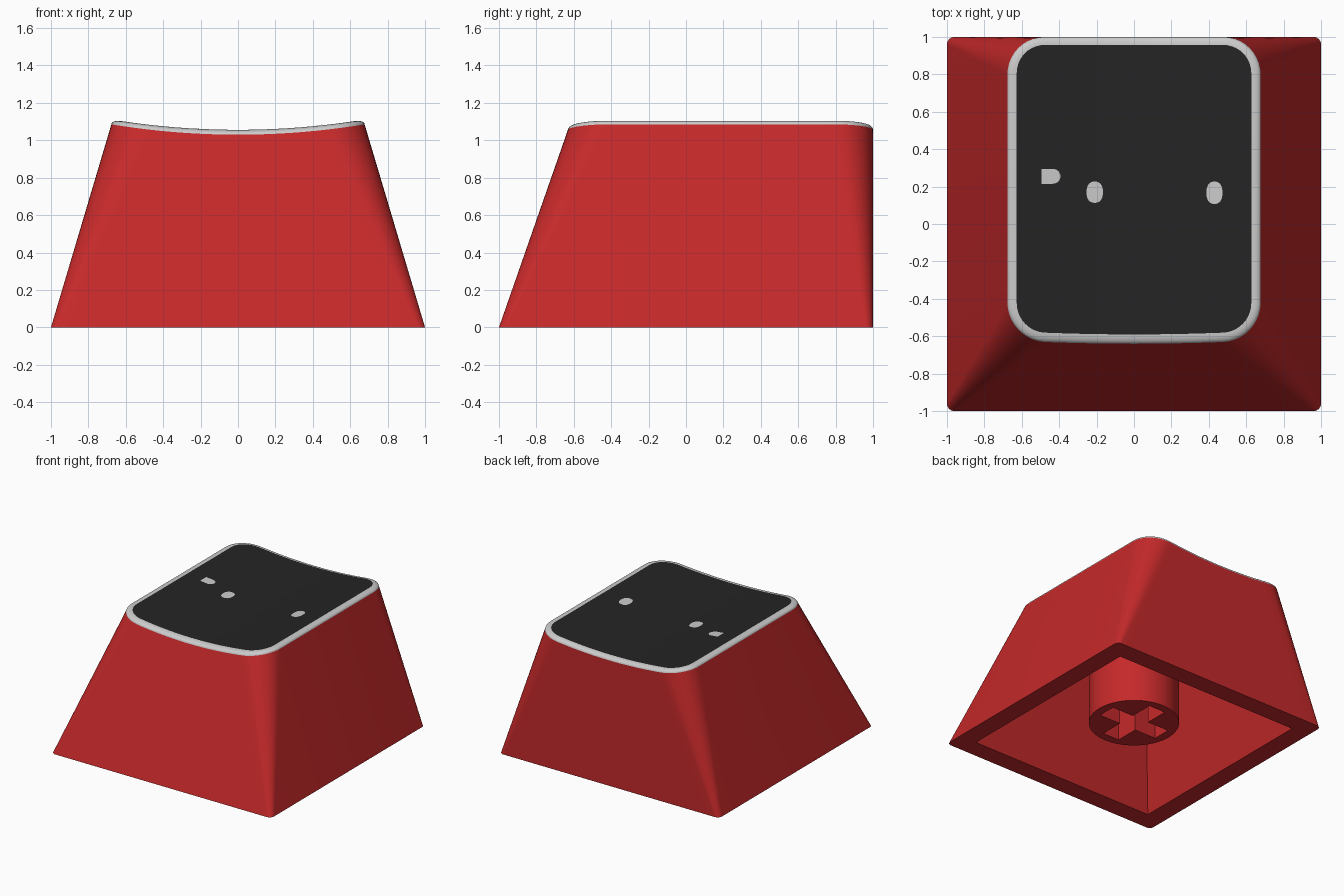
import bpy, bmesh, math

if "Cube" in bpy.data.objects:
    bpy.data.objects.remove(bpy.data.objects["Cube"])

def material(name, rgb):
    m = bpy.data.materials.new(name)
    m.diffuse_color = (*rgb, 1)
    m.use_nodes = True
    m.node_tree.nodes["Principled BSDF"].inputs["Base Color"].default_value = m.diffuse_color
    return m

RED = material("red_plastic", (0.56, 0.022, 0.023))
BLACK = material("black_plastic", (0.018, 0.018, 0.018))

def dish(x):
    """Height of the body's scooped upper edge."""
    return 1.03 + 0.12 * x * x

def outline(hx, y0, y1, r, n=10, m=20):
    """Counter-clockwise rounded rectangle; point i sits opposite point N-1-i in y."""
    half = []
    for k in range(n + 1):
        a = math.pi * (1 + 0.5 * k / n)
        half.append((-hx + r + r * math.cos(a), r + r * math.sin(a)))
    half += [(-hx + r + 2 * (hx - r) * k / m, 0) for k in range(1, m)]
    half += [(-x, y) for x, y in reversed(half[:n + 1])]
    return [(x, y0 + d) for x, d in half] + [(x, y1 - d) for x, d in reversed(half)]

def flat_ring(z, *args):
    return [(x, y, z) for x, y in outline(*args)]

def top_ring(inset, rise):
    """Ring following the dish; the sloping front pushes forward where it dips."""
    ring = []
    for x, y in outline(0.677 - inset, -0.622 + inset, 1 - inset * 0.85, 0.2 - inset):
        z = dish(x)
        if y < 0:
            y -= 0.345 * max(0, 1.083 - z)
        ring.append((x, y, z + rise))
    return ring

def finish(name, bm, mat=None, angle=35):
    bmesh.ops.remove_doubles(bm, verts=bm.verts, dist=1e-5)
    me = bpy.data.meshes.new(name)
    bm.to_mesh(me)
    bm.free()
    ob = bpy.data.objects.new(name, me)
    bpy.context.collection.objects.link(ob)
    if mat:
        me.materials.append(mat)
    bpy.ops.object.select_all(action='DESELECT')
    ob.select_set(True)
    bpy.context.view_layer.objects.active = ob
    if angle:
        bpy.ops.object.shade_smooth_by_angle(angle=math.radians(angle))
    return ob

def loft(name, rings, mat=None, start=False, end=False):
    bm = bmesh.new()
    vs = [[bm.verts.new(p) for p in ring] for ring in rings]
    n = len(vs[0])
    for a, b in zip(vs, vs[1:]):
        for i in range(n):
            j = (i + 1) % n
            bm.faces.new((a[i], a[j], b[j], b[i]))
    for ring, used, flip in ((vs[0], start, True), (vs[-1], end, False)):
        if used:
            for i in range(n // 2 - 1):
                q = [ring[i], ring[i + 1], ring[n - 2 - i], ring[n - 1 - i]]
                bm.faces.new(q[::-1] if flip else q)
    return finish(name, bm, mat)

def prism(name, pts, z0, z1, mat=None, angle=35):
    bm = bmesh.new()
    f = bm.faces.new([bm.verts.new((x, y, z0)) for x, y in pts])
    ext = bmesh.ops.extrude_face_region(bm, geom=[f])
    up = [v for v in ext["geom"] if isinstance(v, bmesh.types.BMVert)]
    bmesh.ops.translate(bm, verts=up, vec=(0, 0, z1 - z0))
    bmesh.ops.recalc_face_normals(bm, faces=bm.faces)
    return finish(name, bm, mat, angle)

# Hollow tapered body: ceiling, inner walls, bottom lip, outer walls
loft("body", [flat_ring(0.88, 0.58, -0.55, 0.845, 0),
              flat_ring(0, 0.845, -0.845, 0.845, 0),
              flat_ring(0, 1, -1, 1, 0.04),
              top_ring(0, 0)], RED, start=True, end=True)

# Rounded grey rim and black dished top
RIM, RISE = 0.05, 0.026
arc = [k / 6 * math.pi / 2 for k in range(7)]
loft("rim", [top_ring(RIM * (1 - math.cos(a)), RISE * math.sin(a)) for a in arc])
loft("top_plate", [top_ring(RIM, RISE)], BLACK, end=True)

# Stem with a cross-shaped socket
circle = [(0.34 * math.cos(k * math.tau / 64), 0.34 * math.sin(k * math.tau / 64)) for k in range(64)]
stem = prism("stem", circle, 0.11, 0.9, RED)
L, W = 0.27, 0.075
cross = []
for k in range(4):
    c, s = round(math.cos(k * math.pi / 2)), round(math.sin(k * math.pi / 2))
    cross += [(c * x - s * y, s * x + c * y) for x, y in ((L, -W), (L, W), (W, W))]
cutter = prism("socket_cutter", cross, 0, 0.6, RED, 0)
cutter.hide_render = True
mod = stem.modifiers.new("socket", 'BOOLEAN')
mod.operation, mod.object, mod.solver = 'DIFFERENCE', cutter, 'EXACT'
bpy.context.view_layer.objects.active = stem
bpy.ops.object.modifier_apply(modifier=mod.name)
bpy.data.objects.remove(cutter)

# Small grey inlays lying on the dish
def inlay(name, pts):
    bm = bmesh.new()
    bm.faces.new([bm.verts.new((x, y, dish(x) + RISE + 0.003)) for x, y in pts])
    finish(name, bm)

def oval(cx, cy, rx, ry, n=32):
    pts = []
    for k in range(n):
        c, s = math.cos(k * math.tau / n), math.sin(k * math.tau / n)
        pts.append((cx + rx * math.copysign(abs(c) ** 0.85, c),
                    cy + ry * math.copysign(abs(s) ** 0.85, s)))
    return pts

inlay("inlay_middle", oval(-0.21, 0.17, 0.044, 0.057))
inlay("inlay_right", oval(0.43, 0.167, 0.043, 0.06))
tip = [(-0.435 + 0.042 * math.cos(a), 0.255 + 0.04 * math.sin(a))
       for a in [math.pi * (k / 12 - 0.5) for k in range(13)]]
inlay("inlay_left", [(-0.495, 0.215)] + tip + [(-0.495, 0.295)])
